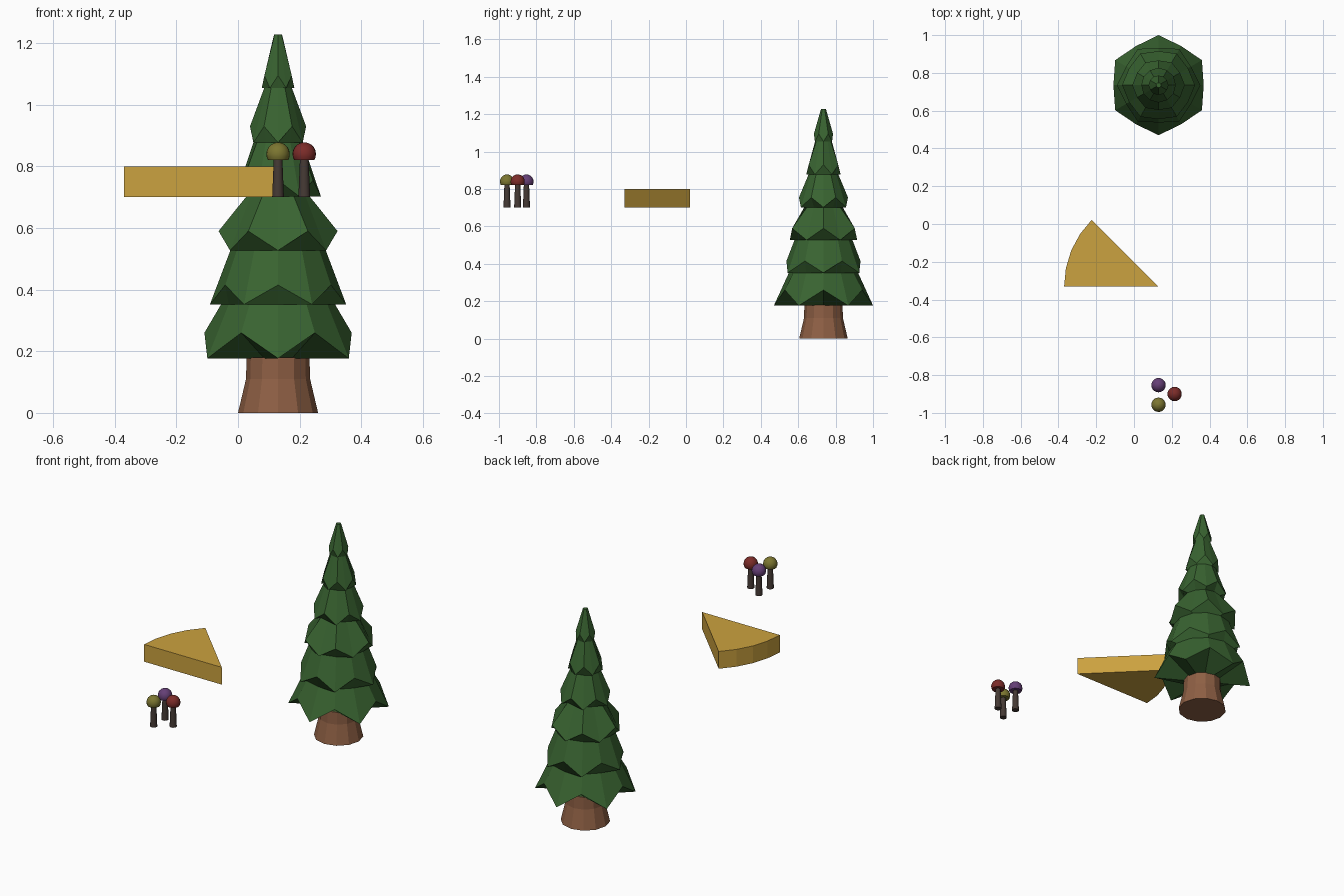
import bpy
from math import cos, sin, pi, radians

if "Cube" in bpy.data.objects:
    bpy.data.objects.remove(bpy.data.objects["Cube"])


def material(name, rgb):
    m = bpy.data.materials.new(name)
    m.diffuse_color = (*rgb, 1)
    m.use_nodes = True
    m.node_tree.nodes["Principled BSDF"].inputs["Base Color"].default_value = m.diffuse_color
    return m


def make(name, verts, faces, mat):
    me = bpy.data.meshes.new(name)
    me.from_pydata(verts, [], faces)
    me.materials.append(mat)
    ob = bpy.data.objects.new(name, me)
    bpy.context.collection.objects.link(ob)
    return ob


def ring(r, z, n, x, y):
    return [(x + r * cos(2 * pi * k / n), y + r * sin(2 * pi * k / n), z) for k in range(n)]


def loft(name, rings, mat, smooth=False):
    """Skin a stack of equal rings and cap both ends."""
    n = len(rings[0])
    verts = [v for r in rings for v in r]
    faces = [(i * n + k, i * n + (k + 1) % n, (i + 1) * n + (k + 1) % n, (i + 1) * n + k)
             for i in range(len(rings) - 1) for k in range(n)]
    faces += [tuple(reversed(range(n))), tuple(range(len(verts) - n, len(verts)))]
    ob = make(name, verts, faces, mat)
    if smooth:
        bpy.ops.object.select_all(action='DESELECT')
        bpy.context.view_layer.objects.active = ob
        ob.select_set(True)
        bpy.ops.object.shade_smooth_by_angle(angle=radians(40))
    return ob


green = material("foliage_green", (0.04, 0.125, 0.03))
bark = material("bark_brown", (0.27, 0.115, 0.058))
gold = material("wedge_gold", (0.6, 0.36, 0.05))
stalk = material("stem_brown", (0.06, 0.042, 0.035))

# Tree trunk
TX, TY = 0.13, 0.735
loft("trunk", [ring(r, z, 12, TX, TY) for r, z in ((0.13, 0), (0.104, 0.11), (0.102, 0.18))], bark)

# Foliage tiers: base z, tip radius, notch radius, notch height, top radius
tiers = [(0.177, 0.265, 0.239, 0.26, 0.185),
         (0.352, 0.221, 0.198, 0.415, 0.155),
         (0.527, 0.180, 0.193, 0.59, 0.103),
         (0.702, 0.139, 0.131, 0.755, 0.080),
         (0.877, 0.092, 0.091, 0.93, 0.045),
         (1.054, 0.053, 0.051, 1.095, 0.013)]
rings, inner = [], 0.09
for i, (z, tip, notch, nz, top) in enumerate(tiers):
    rings.append(ring(inner, z, 12, TX, TY))
    tips, notches = ring(tip, z, 12, TX, TY), ring(notch, nz, 12, TX, TY)
    # tips turn 30 degrees from one tier to the next
    rings.append([tips[k] if (k + i) % 2 else notches[k] for k in range(12)])
    inner = top
rings.append(ring(inner, 1.228, 12, TX, TY))
loft("foliage", rings, green)

# Wedge slab: 45 degree sector
outline = [(0.127, -0.33)] + [(0.127 + 0.497 * cos(radians(a)), -0.33 + 0.497 * sin(radians(a)))
                              for a in (135, 146.25, 157.5, 168.75, 180)]
loft("wedge", [[(x, y, z) for x, y in outline] for z in (0.70, 0.80)], gold)

# Mushrooms
for label, x, y, rgb in (("olive", 0.13, -0.957, (0.2, 0.18, 0.03)),
                         ("red", 0.215, -0.90, (0.2, 0.025, 0.022)),
                         ("purple", 0.13, -0.853, (0.13, 0.05, 0.18))):
    loft(label + "_mushroom_stem",
         [ring(r, z, 12, x, y) for r, z in ((0.019, 0.70), (0.014, 0.825))], stalk, True)
    angles = [radians(a) for a in (-30, -15, 0, 18, 36, 54, 72, 87)]
    loft(label + "_mushroom_cap",
         [ring(0.038 * cos(a), 0.84 + 0.038 * sin(a), 20, x, y) for a in angles],
         material(label + "_cap", rgb), True)
